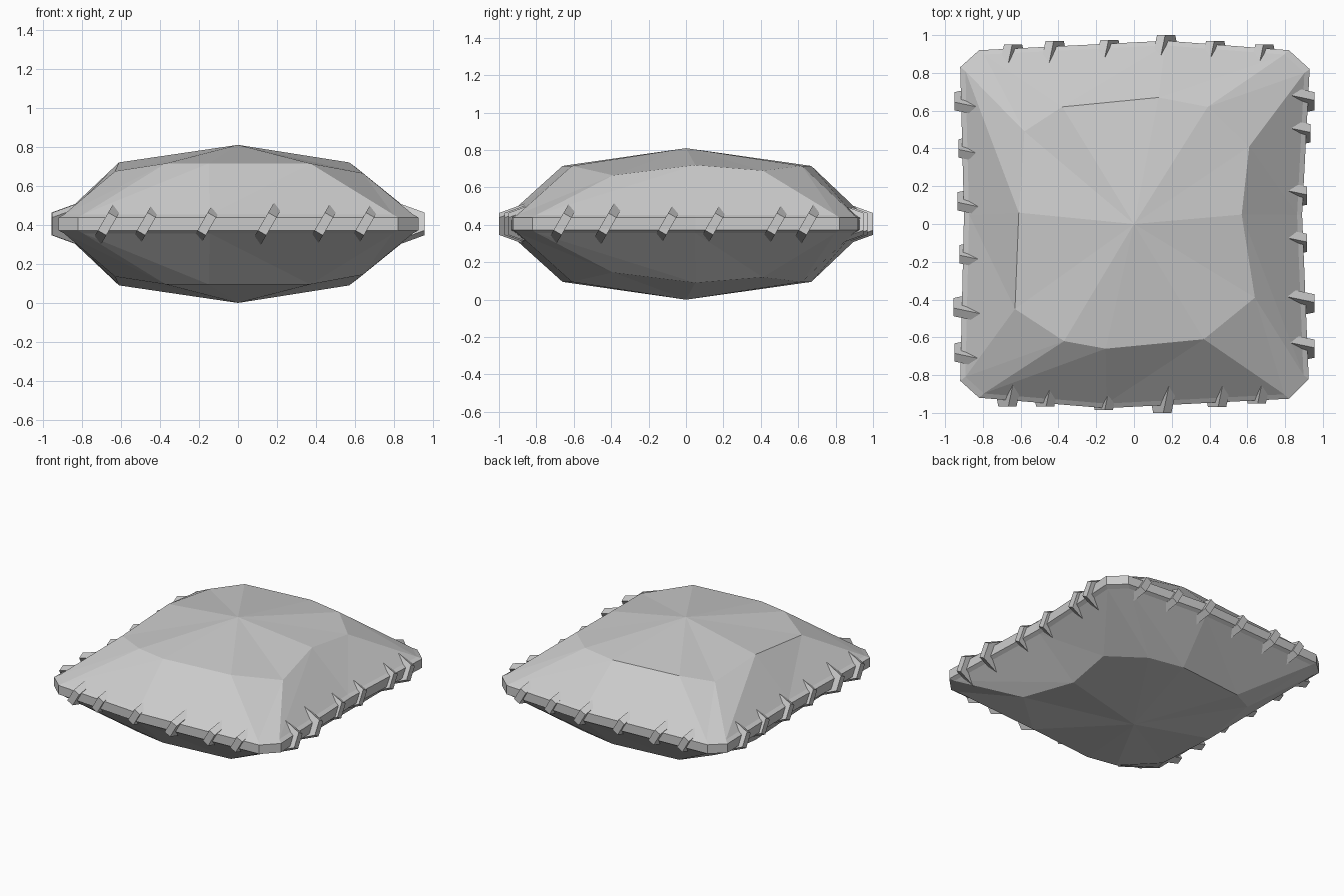
import bpy, bmesh, math
from mathutils import Matrix, Vector

cube = bpy.data.objects.get("Cube")
if cube:
    bpy.data.objects.remove(cube)

grey = bpy.data.materials.new("plain_grey")
grey.use_nodes = True
grey.diffuse_color = (0.6, 0.6, 0.6, 1)
grey.node_tree.nodes["Principled BSDF"].inputs["Base Color"].default_value = (0.6, 0.6, 0.6, 1)

MID = 0.405  # height of the seam


def finish(bm, name):
    bmesh.ops.recalc_face_normals(bm, faces=bm.faces)
    mesh = bpy.data.meshes.new(name)
    bm.to_mesh(mesh)
    bm.free()
    mesh.materials.append(grey)
    obj = bpy.data.objects.new(name, mesh)
    bpy.context.collection.objects.link(obj)
    return obj


# Seam outline and shoulder ring, counterclockwise from the front left corner
rim = [(-.92, -.83), (-.82, -.92), (-.15, -.975), (.82, -.925), (.925, -.82), (.89, .05),
       (.93, .82), (.82, .92), (.17, .97), (-.82, .92), (-.92, .83), (-.9, .05)]
shoulder = [(-.63, -.45, .27), (-.37, -.62, .31), (-.15, -.66, .31), (.37, -.61, .31),
            (.64, -.39, .26), (.57, .05, .315), (.61, .41, .285), (.39, .62, .31),
            (.13, .67, .31), (-.38, .62, .31), (-.58, .49, .27), (-.61, .06, .315)]


# Cushion body: seam band, sloping sides and shallow crown, above and below
def add_half(bm, sign):
    edge = [bm.verts.new((x, y, MID + sign * .033)) for x, y in rim]
    lip = [bm.verts.new((x * .97, y * .975, MID + sign * .048)) for x, y in rim]
    ring = [bm.verts.new((x, y, MID + sign * h)) for x, y, h in shoulder]
    apex = bm.verts.new((0, 0, MID + sign * MID))
    n = len(rim)
    for i in range(n):
        j = (i + 1) % n
        bm.faces.new((edge[i], edge[j], lip[j], lip[i]))
        # split each side panel toward its corner
        bm.faces.new((lip[i], lip[j], ring[j]))
        bm.faces.new((lip[i], ring[j], ring[i]))
        bm.faces.new((ring[i], ring[j], apex))
    return edge


bm = bmesh.new()
upper, lower = add_half(bm, 1), add_half(bm, -1)
for i in range(len(rim)):
    j = (i + 1) % len(rim)
    bm.faces.new((lower[i], lower[j], upper[j], upper[i]))
finish(bm, "cushion_body")

# Stitches: slanted clips wrapped round the seam (position along side, outer reach)
sides = {
    "front": (0, [(-.67, .965), (-.47, .965), (-.16, .985), (.15, 1), (.44, .97), (.65, .95)]),
    "left": (90, [(-.66, .955), (-.42, .955), (-.1, .915), (.15, .915), (.48, .935), (.65, .955)]),
    "back": (180, [(-.69, .95), (-.43, .97), (-.17, 1), (.13, .975), (.42, .97), (.64, .95)]),
    "right": (270, [(-.65, .95), (-.4, .93), (-.12, .935), (.16, .925), (.44, .955), (.68, .95)]),
}
profile = [(0, -.053), (0, .053), (.14, .112), (.14, .07), (.06, .02),
           (.06, -.02), (.14, -.07), (.14, -.112)]


def add_stitch(bm, along, reach, turn):
    place = (Matrix.Rotation(math.radians(turn), 4, "Z")
             @ Matrix.Translation((along, -reach, MID))
             @ Matrix.Rotation(math.radians(30), 4, "Y"))
    loops = [[bm.verts.new(place @ Vector((x, y, z))) for y, z in profile]
             for x in (-.025, .025)]
    bm.faces.new(loops[0])
    bm.faces.new(loops[1])
    for i in range(len(profile)):
        j = (i + 1) % len(profile)
        bm.faces.new((loops[0][i], loops[0][j], loops[1][j], loops[1][i]))


for side, (turn, spots) in sides.items():
    bm = bmesh.new()
    for along, reach in spots:
        add_stitch(bm, along, reach, turn)
    finish(bm, side + "_stitches")
